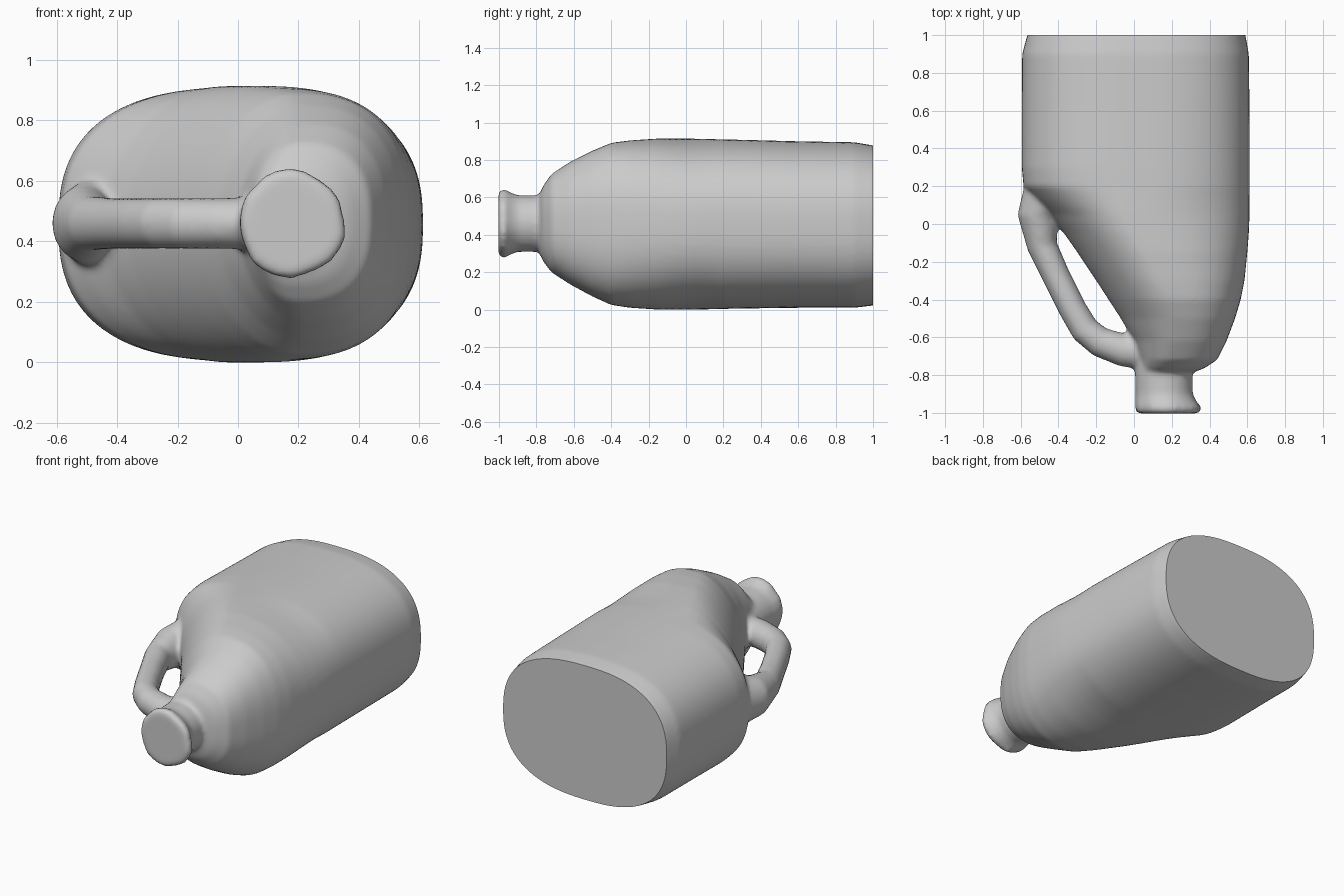
import bpy, bmesh, math, random
from mathutils import Vector

if "Cube" in bpy.data.objects:
    bpy.data.objects.remove(bpy.data.objects["Cube"])

random.seed(4)
N = 72


def loft(name, rings):
    """Skin a closed tube through rings of equal point count."""
    bm = bmesh.new()
    loops = [[bm.verts.new(p) for p in r] for r in rings]
    for a, b in zip(loops, loops[1:]):
        for i in range(len(a)):
            j = (i + 1) % len(a)
            bm.faces.new((a[i], a[j], b[j], b[i]))
    bm.faces.new(loops[0])
    bm.faces.new(loops[-1])
    bmesh.ops.recalc_face_normals(bm, faces=bm.faces)
    me = bpy.data.meshes.new(name)
    bm.to_mesh(me)
    bm.free()
    ob = bpy.data.objects.new(name, me)
    bpy.context.collection.objects.link(ob)
    return ob


def section(y, xl, xr, xc, zl, zh, n_left):
    """Superellipse whose left and right halves differ in width and squareness."""
    pts = []
    for i in range(N):
        t = 2 * math.pi * i / N
        c, s = math.cos(t), math.sin(t)
        n = 2.55 if c > 0 else n_left
        w = xr - xc if c > 0 else xc - xl
        x = xc + math.copysign(abs(c) ** (2 / n), c) * w
        z = (zl + zh) / 2 + math.copysign(abs(s) ** (2 / n), s) * (zh - zl) / 2
        pts.append((x, y, z))
    return pts


# Body: y, left, right, middle x, bottom, top, left squareness
body_rows = [
    (-0.79, 0.03, 0.30, 0.165, 0.32, 0.60, 2.0),
    (-0.765, 0.03, 0.37, 0.18, 0.26, 0.66, 2.0),
    (-0.72, 0.03, 0.44, 0.20, 0.20, 0.725, 2.0),
    (-0.62, 0.00, 0.49, 0.22, 0.135, 0.79, 1.9),
    (-0.50, -0.07, 0.535, 0.22, 0.07, 0.85, 1.8),
    (-0.40, -0.135, 0.565, 0.19, 0.025, 0.892, 1.8),
    (-0.30, -0.20, 0.585, 0.14, 0.01, 0.905, 1.8),
    (-0.15, -0.30, 0.60, 0.06, 0.0, 0.915, 1.8),
    (-0.05, -0.37, 0.608, 0.0, 0.0, 0.915, 1.8),
    (0.05, -0.45, 0.612, -0.04, 0.0, 0.914, 1.85),
    (0.13, -0.53, 0.612, -0.03, 0.002, 0.912, 2.1),
    (0.20, -0.585, 0.612, 0.0, 0.004, 0.91, 2.45),
    (0.30, -0.594, 0.612, 0.0, 0.006, 0.908, 2.55),
    (0.60, -0.594, 0.612, 0.0, 0.01, 0.90, 2.55),
    (0.90, -0.592, 0.608, 0.0, 0.01, 0.895, 2.55),
    (1.00, -0.565, 0.59, 0.0, 0.022, 0.878, 2.55),
    (1.06, -0.54, 0.57, 0.0, 0.04, 0.86, 2.55),
]
body = loft("jug_body", [section(*r) for r in body_rows])

# Handle: x, y, in-plane radius, vertical radius
path = [
    (-0.38, 0.30, 0.10, 0.12), (-0.46, 0.16, 0.13, 0.16),
    (-0.51, 0.04, 0.108, 0.125), (-0.485, -0.12, 0.08, 0.09),
    (-0.41, -0.28, 0.074, 0.084), (-0.325, -0.45, 0.074, 0.084),
    (-0.26, -0.56, 0.077, 0.084), (-0.18, -0.625, 0.08, 0.084),
    (-0.06, -0.667, 0.088, 0.084), (0.14, -0.68, 0.10, 0.09),
]
rings = []
for k, (x, y, rw, rz) in enumerate(path):
    a, b = path[max(k - 1, 0)], path[min(k + 1, len(path) - 1)]
    d = Vector((b[0] - a[0], b[1] - a[1], 0)).normalized()
    side = Vector((-d.y, d.x, 0))
    rings.append([Vector((x, y, 0.46)) + side * rw * math.cos(2 * math.pi * i / 24)
                  + Vector((0, 0, rz * math.sin(2 * math.pi * i / 24))) for i in range(24)])
handle = loft("handle", rings)

# Neck with a slightly ragged flared lip: y, centre x, radius, raggedness
neck_rows = [
    (-0.68, 0.16, 0.155, 0), (-0.80, 0.157, 0.152, 0), (-0.90, 0.16, 0.152, 0),
    (-0.94, 0.168, 0.165, 0.003), (-0.965, 0.178, 0.178, 0.008),
    (-0.985, 0.18, 0.178, 0.008), (-1.003, 0.178, 0.165, 0.005),
]
jit = [random.uniform(-1, 1) for _ in range(24)]
neck = loft("neck", [
    [(cx + (r + g * jit[i]) * math.cos(2 * math.pi * i / 24), y,
      0.46 + (r + g * jit[i]) * math.sin(2 * math.pi * i / 24)) for i in range(24)]
    for y, cx, r, g in neck_rows])

# Fuse the parts into one blown shell
for ob in (handle, neck, body):
    ob.select_set(True)
bpy.context.view_layer.objects.active = body
bpy.ops.object.join()
rm = body.modifiers.new("fuse", 'REMESH')
rm.mode = 'VOXEL'
rm.voxel_size = 0.014
sm = body.modifiers.new("soften", 'SMOOTH')
sm.factor = 0.5
sm.iterations = 7
for m in ("fuse", "soften"):
    bpy.ops.object.modifier_apply(modifier=m)

# Flat base, cut at y = 1
bm = bmesh.new()
bm.from_mesh(body.data)
bmesh.ops.bisect_plane(bm, geom=bm.verts[:] + bm.edges[:] + bm.faces[:],
                       plane_co=(0, 1, 0), plane_no=(0, 1, 0), clear_outer=True)
bmesh.ops.holes_fill(bm, edges=[e for e in bm.edges if e.is_boundary], sides=0)
bmesh.ops.recalc_face_normals(bm, faces=bm.faces)
low = min(v.co.z for v in bm.verts)
bmesh.ops.translate(bm, verts=bm.verts, vec=(0, 0, -low))
bm.to_mesh(body.data)
bm.free()
body.name = "jug"
bpy.ops.object.shade_smooth_by_angle(angle=math.radians(45))
